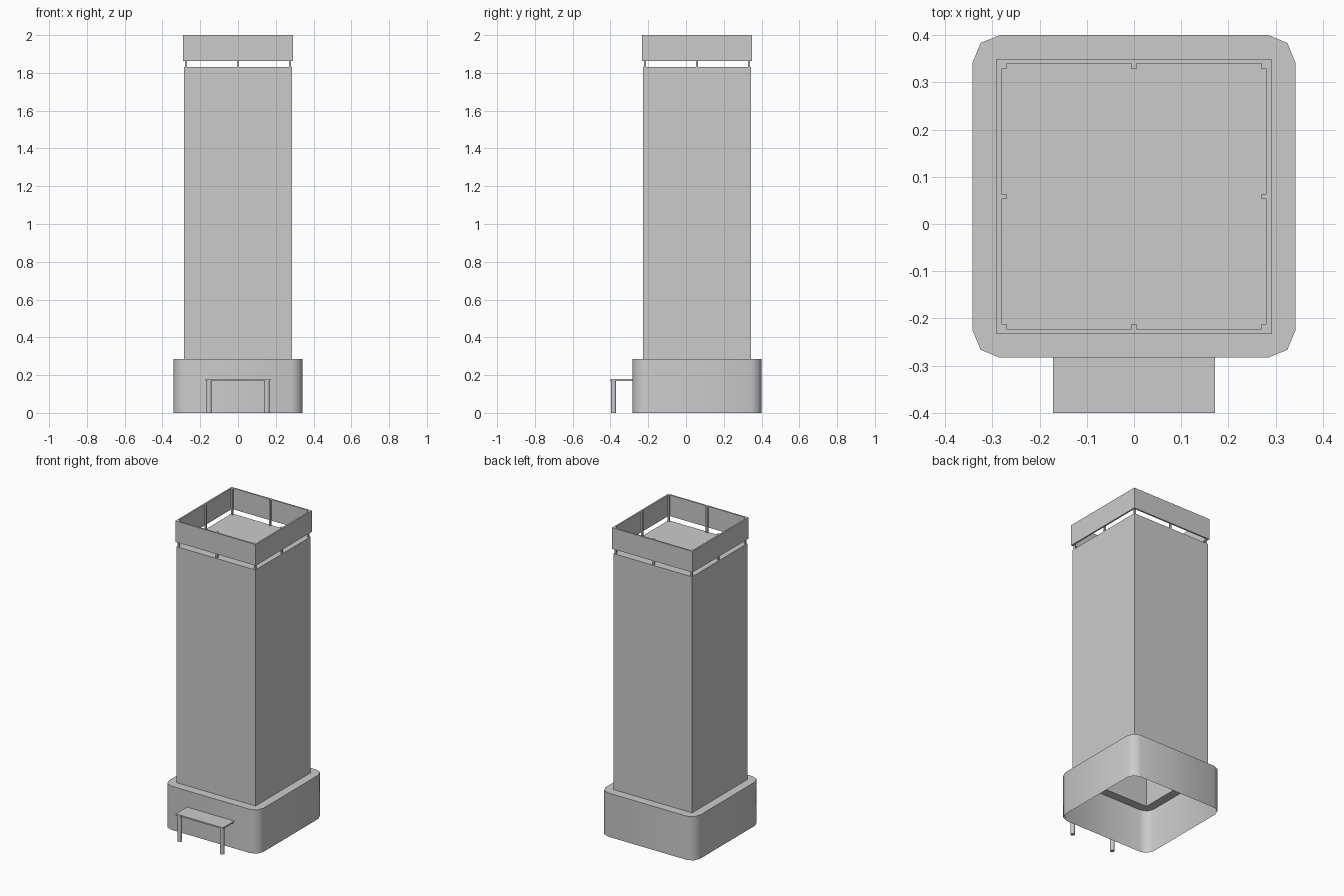
import bpy, bmesh, math

if "Cube" in bpy.data.objects:
    bpy.data.objects.remove(bpy.data.objects["Cube"])

CY = 0.0585          # tower centre in y
Z_BASE, Z_ROOF = 0.286, 1.83


def make(name, bm, smooth=None):
    bmesh.ops.recalc_face_normals(bm, faces=bm.faces)
    me = bpy.data.meshes.new(name)
    bm.to_mesh(me)
    bm.free()
    ob = bpy.data.objects.new(name, me)
    bpy.context.collection.objects.link(ob)
    if smooth:
        bpy.ops.object.select_all(action='DESELECT')
        ob.select_set(True)
        bpy.context.view_layer.objects.active = ob
        bpy.ops.object.shade_smooth_by_angle(angle=math.radians(smooth))
    return ob


def box(name, x0, x1, y0, y1, z0, z1):
    bm = bmesh.new()
    bmesh.ops.create_cube(bm, size=1)
    for v in bm.verts:
        v.co = (x0 + (v.co.x + .5) * (x1 - x0), y0 + (v.co.y + .5) * (y1 - y0),
                z0 + (v.co.z + .5) * (z1 - z0))
    return make(name, bm)


def loop_verts(bm, half, z, radius=0.0, steps=0):
    """Ring of a square with rounded corners, counter-clockwise."""
    out = []
    for k, (sx, sy) in enumerate([(1, 1), (-1, 1), (-1, -1), (1, -1)]):
        for i in range(steps + 1):
            a = math.pi / 2 * (k + (i / steps if steps else 0))
            out.append(bm.verts.new((sx * (half - radius) + radius * math.cos(a),
                                     CY + sy * (half - radius) + radius * math.sin(a), z)))
    return out


def bridge(bm, a, b):
    n = len(a)
    for i in range(n):
        j = (i + 1) % n
        bm.faces.new((a[i], a[j], b[j], b[i]))


# Podium: open-bottomed shell with rounded corners and a ledge around the tower
bm = bmesh.new()
low = loop_verts(bm, 0.3415, 0, 0.057, 2)
top = loop_verts(bm, 0.3415, Z_BASE, 0.057, 2)
bridge(bm, low, top)
inner = loop_verts(bm, 0.285, Z_BASE)
for k in range(4):
    c, nxt = top[3 * k:3 * k + 3], top[(3 * k + 3) % 12]
    bm.faces.new((c[0], c[1], inner[k]))
    bm.faces.new((c[1], c[2], inner[k]))
    bm.faces.new((c[2], nxt, inner[(k + 1) % 4], inner[k]))
make("podium", bm, 60)

# Tower: walls and flat roof, open underneath
bm = bmesh.new()
low = loop_verts(bm, 0.285, Z_BASE)
top = loop_verts(bm, 0.285, Z_ROOF)
bridge(bm, low, top)
bm.faces.new(top)
make("tower", bm)

# Raised parapet band
bm = bmesh.new()
rings = [loop_verts(bm, h, z) for h, z in
         [(0.291, 1.862), (0.291, 2.0), (0.281, 2.0), (0.281, 1.862)]]
for i in range(4):
    bridge(bm, rings[i], rings[(i + 1) % 4])
make("parapet", bm)

# Posts holding the parapet: corners and side centres
for ix in (-1, 0, 1):
    for iy in (-1, 0, 1):
        if ix or iy:
            x, y, r = ix * 0.2755, CY + iy * 0.2755, 0.0055
            box("parapet_post", x - r, x + r, y - r, y + r, Z_ROOF, 2.0)

# Entrance canopy and its two round columns
box("canopy", -0.171, 0.171, -0.40, -0.283, 0.17, 0.179)
for s in (-1, 1):
    bm = bmesh.new()
    bmesh.ops.create_cone(bm, cap_ends=True, segments=12, radius1=0.0135,
                          radius2=0.0135, depth=0.17)
    bmesh.ops.translate(bm, verts=bm.verts, vec=(s * 0.1535, -0.383, 0.085))
    make("canopy_column", bm, 40)
